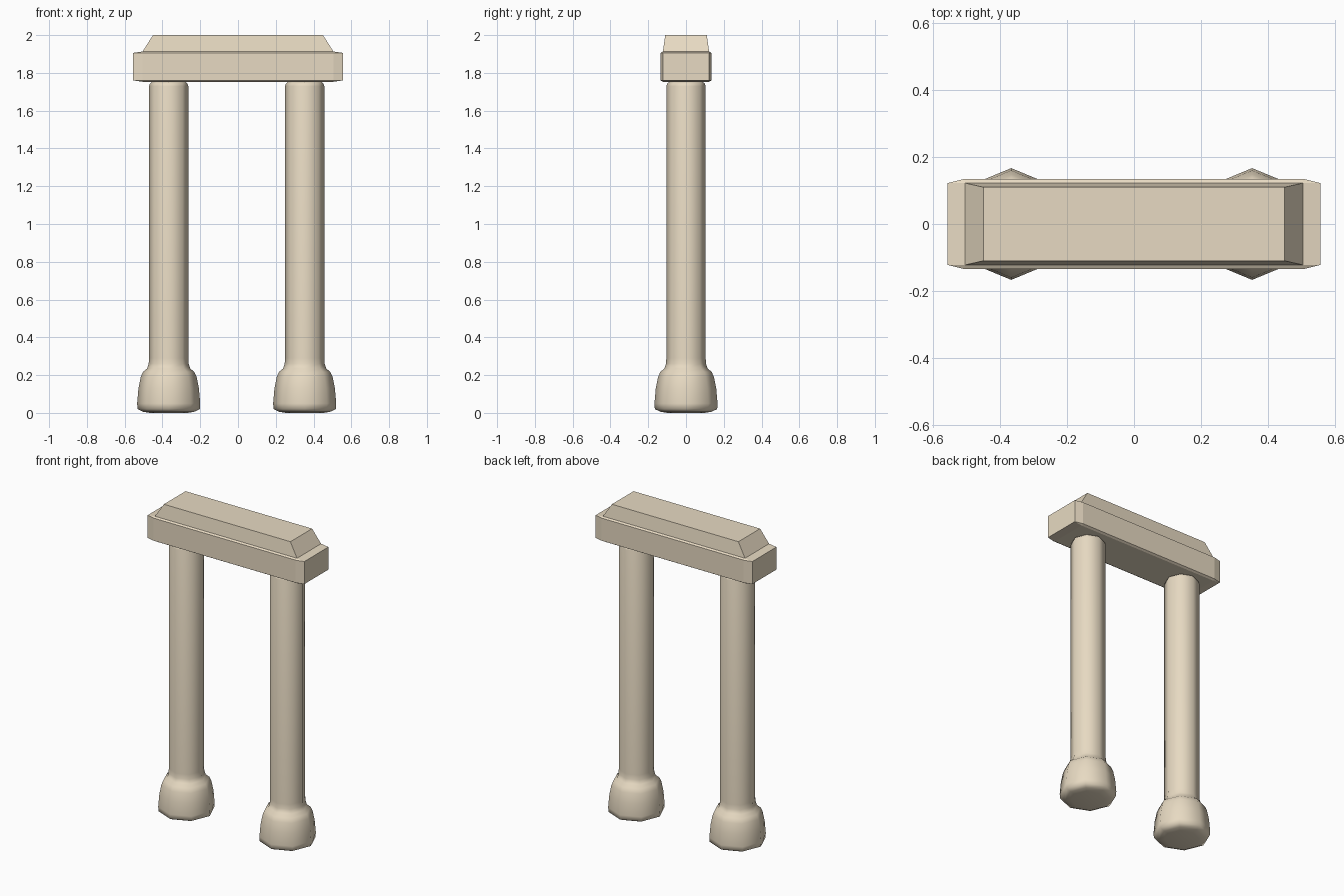
import bpy, bmesh, math
from mathutils import Vector

if "Cube" in bpy.data.objects:
    bpy.data.objects.remove(bpy.data.objects["Cube"])

SIDES = 8


def add_object(name, bm):
    bmesh.ops.recalc_face_normals(bm, faces=bm.faces[:])
    mesh = bpy.data.meshes.new(name)
    bm.to_mesh(mesh)
    bm.free()
    ob = bpy.data.objects.new(name, mesh)
    bpy.context.collection.objects.link(ob)
    mat = bpy.data.materials.get("sandstone")
    if not mat:
        mat = bpy.data.materials.new("sandstone")
        mat.diffuse_color = (0.80, 0.70, 0.54, 1)
        mat.use_nodes = True
        mat.node_tree.nodes["Principled BSDF"].inputs["Base Color"].default_value = mat.diffuse_color
    mesh.materials.append(mat)
    return ob


def lathe(name, profile, x):
    """Octagonal turned part from (radius, z) points, capped at both ends."""
    bm = bmesh.new()
    rings = []
    for r, z in profile:
        rings.append([bm.verts.new((x + r * math.cos(i * math.tau / SIDES),
                                    r * math.sin(i * math.tau / SIDES), z))
                      for i in range(SIDES)])
    for a, b in zip(rings, rings[1:]):
        for i in range(SIDES):
            j = (i + 1) % SIDES
            bm.faces.new((a[i], a[j], b[j], b[i]))
    bm.faces.new(rings[0])
    bm.faces.new(rings[-1])
    ob = add_object(name, bm)
    bpy.ops.object.select_all(action='DESELECT')
    bpy.context.view_layer.objects.active = ob
    ob.select_set(True)
    bpy.ops.object.shade_smooth_by_angle(angle=math.radians(60))


# Pillars: bulbous foot, short neck, straight shaft
pillar = [(0.10, 0.0), (0.135, 0.006), (0.165, 0.02), (0.167, 0.05),
          (0.160, 0.13), (0.148, 0.19), (0.136, 0.217), (0.114, 0.235),
          (0.106, 0.26), (0.104, 0.29), (0.104, 1.73), (0.100, 1.743),
          (0.088, 1.753)]
for side, x in (("left", -0.367), ("right", 0.353)):
    lathe(side + "_pillar", pillar, x)

# Lintel: chamfered block, stretched after bevelling
bm = bmesh.new()
bmesh.ops.create_cube(bm, size=2)
bmesh.ops.bevel(bm, geom=bm.edges[:], offset=0.093, segments=1,
                affect='EDGES', profile=0.5)
bmesh.ops.scale(bm, vec=(0.557, 0.135, 0.08), verts=bm.verts[:])
bmesh.ops.translate(bm, vec=(0, 0, 1.833), verts=bm.verts[:])

# Tapered cap pulled up from the lintel's top face
top = max(bm.faces, key=lambda f: f.calc_center_median().z)
new = bmesh.ops.extrude_face_region(bm, geom=[top])["geom"]
if top.is_valid:
    bmesh.ops.delete(bm, geom=[top], context='FACES_ONLY')
for v in (g for g in new if isinstance(g, bmesh.types.BMVert)):
    v.co = Vector((math.copysign(0.45, v.co.x), math.copysign(0.11, v.co.y), 2.0))
add_object("lintel", bm)
